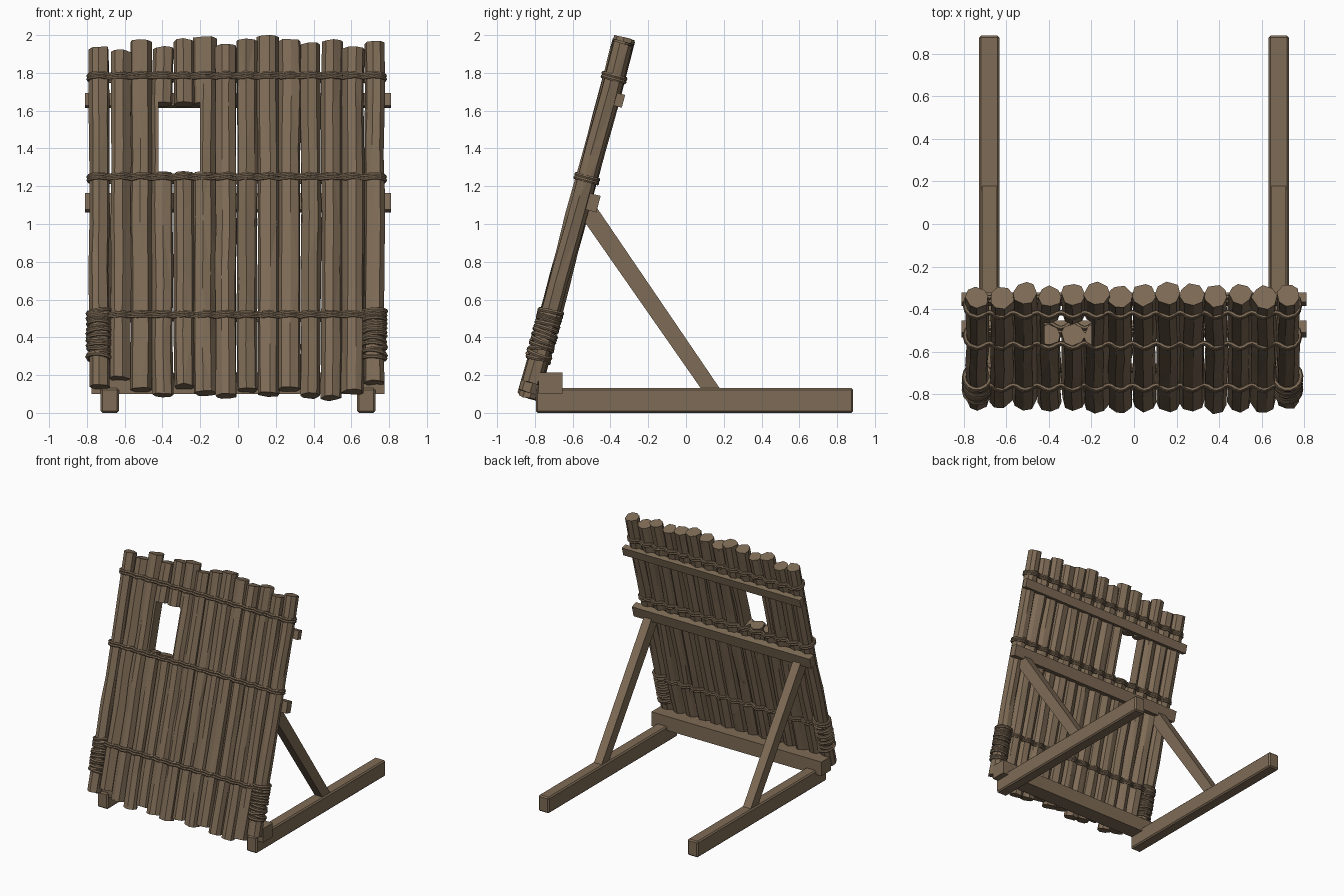
import bpy, bmesh, math, random
from mathutils import Matrix, Vector

if "Cube" in bpy.data.objects:
    bpy.data.objects.remove(bpy.data.objects["Cube"])

random.seed(7)
TAU = 2 * math.pi
TILT = math.radians(15.1)
COS, SIN = math.cos(TILT), math.sin(TILT)
# wall frame: x across, y behind the wall, z up along the logs
WALL = Matrix.Translation((0, -0.86, 0)) @ Matrix.Rotation(-TILT, 4, 'X')

wood = bpy.data.materials.new("weathered_wood_brown")
wood.diffuse_color = (0.208, 0.147, 0.092, 1)
wood.use_nodes = True
wood.node_tree.nodes["Principled BSDF"].inputs["Base Color"].default_value = wood.diffuse_color


def finish(bm, name, matrix=Matrix()):
    bmesh.ops.recalc_face_normals(bm, faces=bm.faces)
    me = bpy.data.meshes.new(name)
    bm.to_mesh(me)
    bm.free()
    me.materials.append(wood)
    ob = bpy.data.objects.new(name, me)
    bpy.context.collection.objects.link(ob)
    ob.matrix_world = matrix
    return ob


def box(name, lo, hi, matrix=Matrix(), bevel=0.0):
    lo, hi = Vector(lo), Vector(hi)
    bm = bmesh.new()
    bmesh.ops.create_cube(bm, size=1)
    for v in bm.verts:
        v.co = Vector(lo[i] + (v.co[i] + 0.5) * (hi[i] - lo[i]) for i in range(3))
    if bevel:
        bmesh.ops.bevel(bm, geom=bm.edges[:], offset=bevel, segments=1, affect='EDGES')
    return finish(bm, name, matrix)


def bridge(bm, a, b):
    n = len(a)
    for i in range(n):
        bm.faces.new((a[i], a[(i + 1) % n], b[(i + 1) % n], b[i]))


def log(name, x, s0, s1, r):
    # faceted, slightly crooked trunk
    bm = bmesh.new()
    n, k = 8, 7
    turn = random.uniform(0, TAU / n)
    ang = [turn + TAU * (i + random.uniform(-0.2, 0.2)) / n for i in range(n)]
    rad = [r * random.uniform(0.95, 1.06) for _ in range(n)]
    rings = []
    for j in range(k):
        inner = 0 < j < k - 1
        ox, oy = random.uniform(-.004, .004), random.uniform(-.004, .004)
        ring = []
        for a, q in zip(ang, rad):
            q *= random.uniform(0.94, 1.04)
            s = s0 + (s1 - s0) * j / (k - 1)
            s += random.uniform(-.09, .09) if inner else random.uniform(-.004, .004)
            ring.append(bm.verts.new((x + ox + q * math.cos(a), oy + q * 0.95 * math.sin(a), s)))
        rings.append(ring)
    for a, b in zip(rings, rings[1:]):
        bridge(bm, a, b)
    bm.faces.new(rings[0])
    bm.faces.new(rings[-1])
    bmesh.ops.triangulate(bm, faces=[f for f in bm.faces if len(f.verts) == 4])
    return finish(bm, name, WALL)


def rope(bm, pts, r, sides=6):
    # closed tube through the points
    rings = []
    for i, p in enumerate(pts):
        t = (pts[(i + 1) % len(pts)] - pts[i - 1]).normalized()
        side = t.cross(Vector((0, 0, 1))).normalized()
        up = side.cross(t)
        rings.append([bm.verts.new(p + r * (math.cos(TAU * j / sides) * side
                                            + math.sin(TAU * j / sides) * up))
                      for j in range(sides)])
    for i in range(len(rings)):
        bridge(bm, rings[i - 1], rings[i])


# wall logs
tops = [1.94, 1.92, 1.98, 1.94, 1.98, 1.995, 1.95, 1.98, 2.0, 1.98, 1.96, 1.98, 1.94, 1.97]
bases = [.125, .165, .11, .08, .125, .09, .075, .105, .085, .11, .075, .065, .095, .145]
STEP, X0 = 0.112, -0.735
logs = [log("wall_log_%02d" % i, X0 + STEP * i, (b + .014) / COS, (t - .014) / COS,
            random.uniform(.055, .06))
        for i, (t, b) in enumerate(zip(tops, bases))]

# window opening
cutter = box("window_cutter", (-.42, -.2, 1.311), (-.2, .2, 1.692), WALL)
cutter.hide_render = True
cutter.hide_set(True)
for i in (2, 3, 4, 5):
    m = logs[i].modifiers.new("window", 'BOOLEAN')
    m.operation, m.object, m.solver = 'DIFFERENCE', cutter, 'EXACT'

# rope bands, two strands each, following the logs
for z, name in ((1.775, "upper_rope"), (1.24, "middle_rope"), (.51, "lower_rope")):
    bm = bmesh.new()
    for strand in (-.009, .009):
        pts = []
        for sgn in (-1, 1):
            row = []
            for q in range(13 * 6 + 1):
                depth = .048 + .012 * math.cos(TAU * q / 6)
                row.append(Vector((X0 + STEP * q / 6, sgn * depth,
                                   z / COS + strand + random.uniform(-.002, .002))))
            ex = X0 + STEP * 13 if sgn < 0 else X0
            d = 1 if sgn < 0 else -1
            row = row if sgn < 0 else row[::-1]
            row += [Vector((ex + d * .058 * math.sin(a), -d * .06 * math.cos(a), z / COS + strand))
                    for a in (.6, 1.1, 1.57, 2.04, 2.5)]
            pts += row
        rope(bm, pts, .0105)
    finish(bm, name, WALL)

# rope wrapping on the outer logs
for x, name in ((X0, "left_rope_wrap"), (X0 + STEP * 13, "right_rope_wrap")):
    bm = bmesh.new()
    for k in range(12):
        s = (.29 + .245 * k / 11) / COS
        tx, ty = random.uniform(-.2, .2), random.uniform(-.15, .15)
        r = random.uniform(.058, .063)
        rope(bm, [Vector((x + r * math.cos(a), -r * math.sin(a),
                          s + r * (tx * math.cos(a) + ty * math.sin(a))))
                  for a in (TAU * i / 14 for i in range(14))], .0115)
    finish(bm, name, WALL)

# rails on the back of the wall
box("upper_rail", (-.81, .036, 1.695), (.81, .081, 1.765), WALL)
box("lower_rail", (-.81, .036, 1.125), (.81, .095, 1.215), WALL)

# base beam, skids and braces
box("base_beam", (-.775, -.78, .1), (.775, -.655, .215))
for sgn, side in ((-1, "left"), (1, "right")):
    c = .679 * sgn
    box(side + "_skid", (c - .048, -.795, 0), (c + .048, .885, .132), bevel=.01)
    bm = bmesh.new()
    prof = [(-.55, 1.03), (-.525, 1.11), (-.478, 1.095), (.18, .128), (.08, .128)]
    a, b = [[bm.verts.new((c + w, y, z)) for y, z in prof] for w in (-.035, .035)]
    bridge(bm, a, b)
    bm.faces.new(a)
    bm.faces.new(b)
    finish(bm, side + "_brace")
